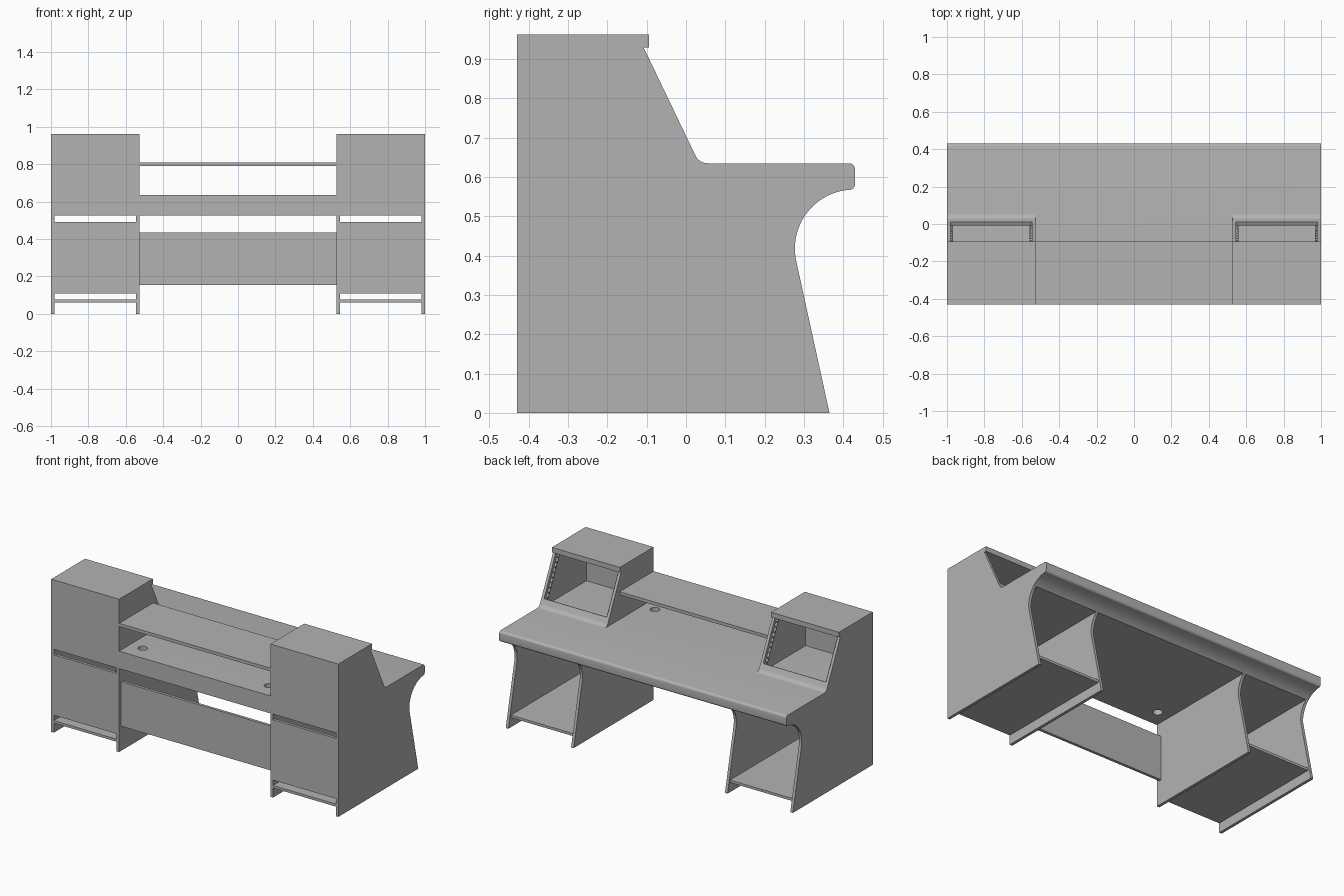
import bpy, bmesh, math
from mathutils import Vector, Matrix

cube = bpy.data.objects.get("Cube")
if cube:
    bpy.data.objects.remove(cube, do_unlink=True)

grey = bpy.data.materials.new("plain_grey")
grey.use_nodes = True
grey.diffuse_color = (0.45, 0.45, 0.45, 1)
grey.node_tree.nodes["Principled BSDF"].inputs["Base Color"].default_value = (0.45, 0.45, 0.45, 1)

BACK, DESK_LOW, DESK_TOP, ROOF = -0.43, 0.525, 0.635, 0.93
INNER, OUTER, BOARD = 0.527, 1.0, 0.018


def finish(name, bm, mirror):
    bmesh.ops.recalc_face_normals(bm, faces=bm.faces)
    mesh = bpy.data.meshes.new(name)
    bm.to_mesh(mesh)
    bm.free()
    mesh.materials.append(grey)
    obj = bpy.data.objects.new(name, mesh)
    bpy.context.collection.objects.link(obj)
    if mirror:
        obj.modifiers.new("Mirror", 'MIRROR')
    return obj


def prism(name, profile, x0, x1, mirror=True, smooth=False):
    """Extrude a (y, z) profile along x."""
    bm = bmesh.new()
    face = bm.faces.new([bm.verts.new((x0, y, z)) for y, z in profile])
    moved = bmesh.ops.extrude_face_region(bm, geom=[face])["geom"]
    bmesh.ops.translate(bm, vec=(x1 - x0, 0, 0),
                        verts=[v for v in moved if isinstance(v, bmesh.types.BMVert)])
    obj = finish(name, bm, mirror)
    if smooth:
        bpy.ops.object.select_all(action='DESELECT')
        obj.select_set(True)
        bpy.context.view_layer.objects.active = obj
        bpy.ops.object.shade_smooth_by_angle(angle=math.radians(30))
    return obj


def board(name, x0, x1, y0, y1, z0, z1, mirror=True):
    return prism(name, [(y0, z0), (y1, z0), (y1, z1), (y0, z1)], x0, x1, mirror)


def arc(cy, cz, r, a0, a1, steps):
    angles = [math.radians(a0 + (a1 - a0) * i / steps) for i in range(steps + 1)]
    return [(cy + r * math.cos(a), cz + r * math.sin(a)) for a in angles]


def drill(obj, points, direction, radius, depth):
    """Cut round holes through an object with one hidden cutter."""
    bm = bmesh.new()
    turn = Vector((0, 0, 1)).rotation_difference(direction).to_matrix().to_4x4()
    for p in points:
        bmesh.ops.create_cone(bm, cap_ends=True, segments=24, radius1=radius, radius2=radius,
                              depth=depth, matrix=Matrix.Translation(p) @ turn)
    cutter = finish(obj.name + "_cutter", bm, False)
    cutter.hide_render = True
    cutter.hide_set(True)
    cutter.display_type = 'WIRE'
    mod = obj.modifiers.new("Holes", 'BOOLEAN')
    mod.operation, mod.object, mod.solver = 'DIFFERENCE', cutter, 'EXACT'


# Desktop with rounded front edge, curved underside and cable holes
knee = (0.427, 0.418, 0.15)
desk_profile = ([(BACK, DESK_LOW)] + arc(*knee, 134.5, 95, 10)
                + arc(0.415, 0.582, 0.015, -80, 0, 5)
                + arc(0.415, 0.62, 0.015, 0, 90, 5) + [(BACK, DESK_TOP)])
desktop = prism("desktop", desk_profile, -OUTER, OUTER, mirror=False, smooth=True)
drill(desktop, [Vector((s * 0.44, -0.32, 0.58)) for s in (-1, 1)], Vector((0, 0, 1)), 0.028, 0.3)

# Side panels below and above the desktop
leg_profile = [(BACK, 0), (0.365, 0)] + arc(*knee, 192, 134.5, 14) + [(BACK, DESK_LOW)]
fillet = arc(0.0555, 0.67, 0.035, 205.5, 270, 8)
slope_top = Vector((-0.108, ROOF))
hutch_profile = [(BACK, ROOF), tuple(slope_top)] + fillet + [(BACK, DESK_TOP)]
for label, x in (("inner", INNER), ("outer", OUTER - BOARD)):
    prism(label + "_leg_panel", leg_profile, x, x + BOARD, smooth=True)
    prism(label + "_hutch_panel", hutch_profile, x, x + BOARD, smooth=True)

# Boards between the side panels
left, right = INNER + BOARD, OUTER - BOARD
board("hutch_roof", INNER, OUTER, BACK, -0.094, ROOF, 0.962)
board("hutch_back", left, right, BACK, BACK + BOARD, DESK_TOP, ROOF)
board("pedestal_back", left, right, BACK, BACK + BOARD, 0.11, 0.49)
board("pedestal_shelf", left, right, BACK, 0.34, 0.06, 0.076)
prism("hutch_sill", [(-0.008, DESK_TOP), (-0.008, 0.675), (0.01, 0.684)] + fillet,
      left, right, smooth=True)

# Rack rails set back behind the sloped openings
slope = (Vector(fillet[0]) - slope_top).normalized()
inward = Vector((slope.y, -slope.x))
start = slope_top + inward * 0.02 + slope * 0.01
end = start + slope * 0.27
rail_profile = [start, end, end + inward * 0.004, start + inward * 0.004]
for label, x in (("inner", left), ("outer", right - 0.014)):
    rail = prism(label + "_rack_rail", rail_profile, x, x + 0.014)
    spots = [start.lerp(end, (i + 0.5) / 9) for i in range(9)]
    drill(rail, [Vector((s * (x + 0.007), p.x, p.y)) for p in spots for s in (-1, 1)],
          Vector((0, inward.x, inward.y)), 0.004, 0.02)

# Middle shelf and modesty panel
board("bridge_shelf", -INNER, INNER, BACK, -0.092, 0.79, 0.81, mirror=False)
board("modesty_panel", -INNER, INNER, -0.41, -0.392, 0.155, 0.435, mirror=False)
